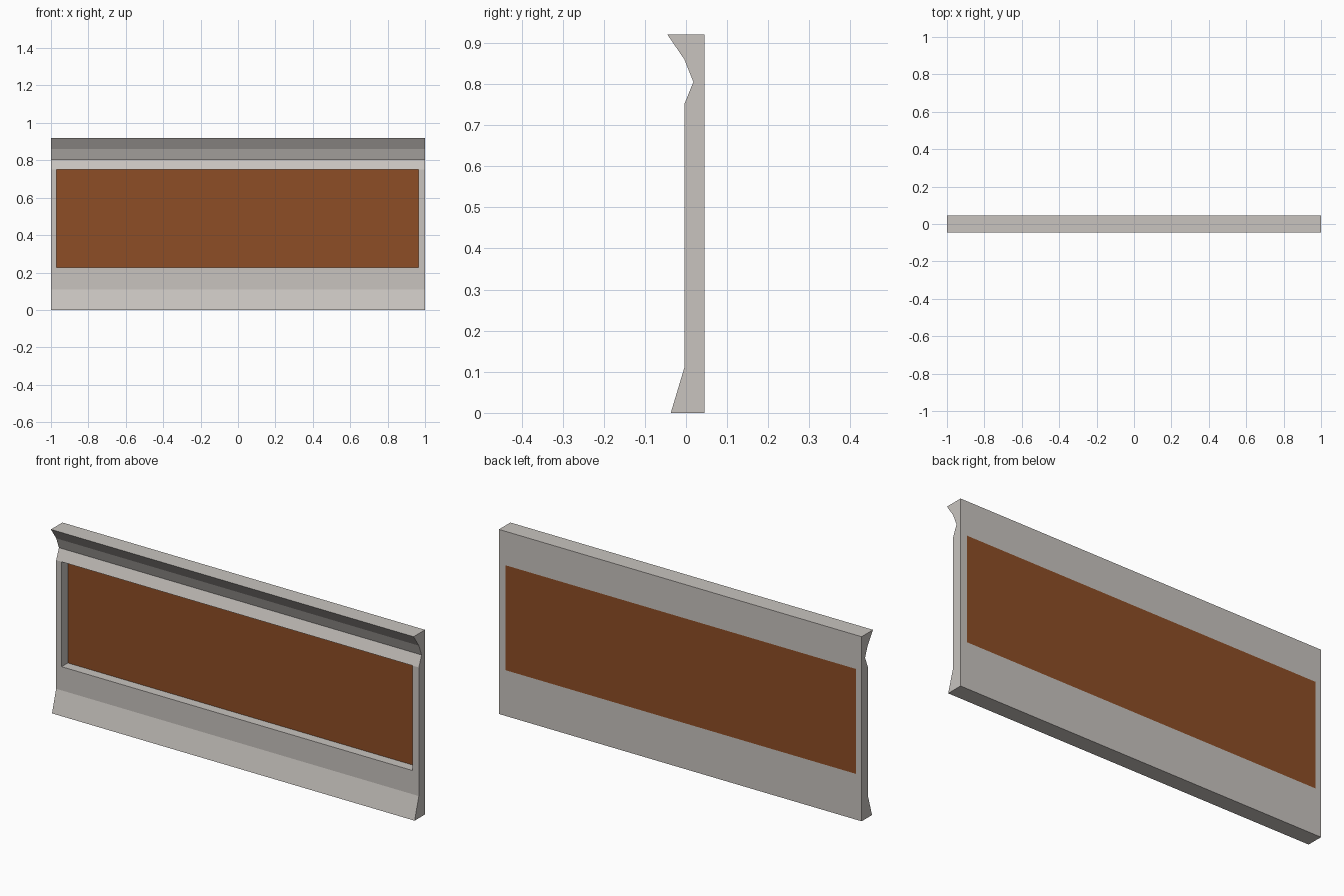
import bpy, bmesh

if "Cube" in bpy.data.objects:
    bpy.data.objects.remove(bpy.data.objects["Cube"])


def material(name, rgb):
    m = bpy.data.materials.new(name)
    m.diffuse_color = (*rgb, 1)
    m.use_nodes = True
    m.node_tree.nodes["Principled BSDF"].inputs["Base Color"].default_value = m.diffuse_color
    return m


# Side profile (y, z): front edge upwards, then back edge downwards
profile = [(-.037, 0), (-.004, .11), (-.004, .228), (-.004, .751),
           (.018, .805), (-.004, .86), (-.045, .92),
           (.045, .92), (.045, .751), (.045, .228), (.045, 0)]
FRONT_WINDOW, BACK_WINDOW = 2, 8   # profile segments spanning the recess
xs = [-1, -.97, .965, 1]
n = len(profile)

bm = bmesh.new()
cols = [[bm.verts.new((x, y, z)) for y, z in profile] for x in xs]

# Wall skin, left open at the front of the recess, brown panel at its back
for s in range(3):
    a, b = cols[s], cols[s + 1]
    for i in range(n):
        j = (i + 1) % n
        if s == 1 and i == FRONT_WINDOW:
            continue
        f = bm.faces.new((a[i], b[i], b[j], a[j]))
        f.material_index = int(s == 1 and i == BACK_WINDOW)

# End caps
bm.faces.new(cols[0])
bm.faces.new(cols[3])

# Recess sides, top and bottom
l, r = cols[1], cols[2]
for c in (l, r):
    bm.faces.new((c[2], c[3], c[8], c[9]))
for i, j in ((2, 9), (3, 8)):
    bm.faces.new((l[i], r[i], r[j], l[j]))

bmesh.ops.recalc_face_normals(bm, faces=bm.faces)
mesh = bpy.data.meshes.new("wall_panel")
bm.to_mesh(mesh)
bm.free()
mesh.materials.append(material("warm grey", (.58, .55, .52)))
mesh.materials.append(material("rust brown", (.27, .075, .019)))
bpy.context.collection.objects.link(bpy.data.objects.new("wall_panel", mesh))
